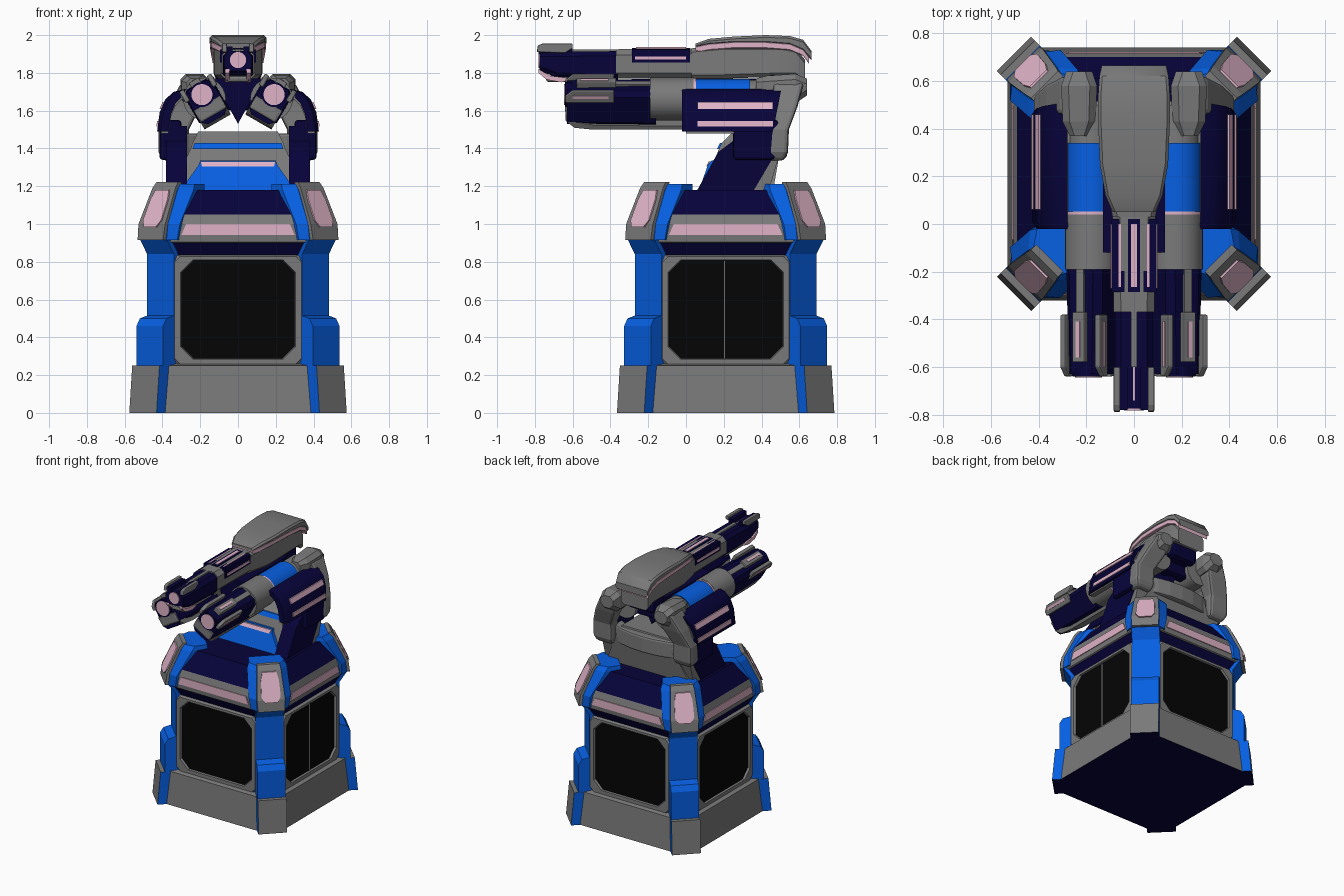
import bpy, bmesh, math
from mathutils import Matrix, Vector

if "Cube" in bpy.data.objects:
    bpy.data.objects.remove(bpy.data.objects["Cube"])

def material(name, rgb):
    m = bpy.data.materials.new(name)
    m.diffuse_color = (*rgb, 1)
    m.use_nodes = True
    m.node_tree.nodes["Principled BSDF"].inputs["Base Color"].default_value = m.diffuse_color
    return m

GRAY, NAVY, BLUE, PINK, BLACK = range(5)
MATS = [material("gray metal", (0.195, 0.195, 0.195)), material("navy paint", (0.002, 0.001, 0.042)),
        material("blue paint", (0.002, 0.115, 0.76)), material("pink glow", (0.74, 0.45, 0.57)),
        material("black panel", (0.0015, 0.0015, 0.0015))]
I = Matrix.Identity(4)

def loft(name, rings, mats, M=I, caps=(None, None), smooth=False, bevel=0, side_mat=None):
    """Skin rings of equal length; mats is one colour or one per band."""
    if isinstance(mats, int):
        mats = [mats] * (len(rings) - 1)
    bm = bmesh.new()
    vs = [[bm.verts.new(M @ Vector(p)) for p in r] for r in rings]
    n = len(vs[0])
    for k in range(len(vs) - 1):
        for i in range(n):
            j = (i + 1) % n
            f = bm.faces.new((vs[k][i], vs[k][j], vs[k + 1][j], vs[k + 1][i]))
            f.material_index = side_mat(k, i) if side_mat else mats[k]
    for r, c, d in ((vs[0], caps[0], mats[0]), (vs[-1], caps[1], mats[-1])):
        bm.faces.new(r).material_index = d if c is None else c
    bmesh.ops.recalc_face_normals(bm, faces=bm.faces)
    me = bpy.data.meshes.new(name)
    bm.to_mesh(me)
    bm.free()
    for m in MATS:
        me.materials.append(m)
    ob = bpy.data.objects.new(name, me)
    bpy.context.collection.objects.link(ob)
    if bevel:
        b = ob.modifiers.new("bevel", "BEVEL")
        b.width, b.segments, b.limit_method, b.angle_limit = bevel, 2, "ANGLE", math.radians(35)
    if smooth:
        bpy.context.view_layer.objects.active = ob
        ob.select_set(True)
        bpy.ops.object.shade_smooth_by_angle(angle=math.radians(35))
        ob.select_set(False)
    return ob

def box(name, x0, x1, y0, y1, z0, z1, mat, M=I, bevel=0):
    return loft(name, [[(x0, y0, z), (x1, y0, z), (x1, y1, z), (x0, y1, z)] for z in (z0, z1)], mat, M, bevel=bevel)

def side_prism(name, prof, x0, x1, mat, M=I, bevel=0):
    return loft(name, [[(x, y, z) for y, z in prof] for x in (x0, x1)], mat, M, bevel=bevel)

def sec(y, h, z0, z1, c):
    """Chamfered rectangle across the gun axis."""
    return [(-h + c, y, z0), (h - c, y, z0), (h, y, z0 + c), (h, y, z1 - c),
            (h - c, y, z1), (-h + c, y, z1), (-h, y, z1 - c), (-h, y, z0 + c)]

def cyl(name, r, y0, y1, mat, M=I, z=0.0, x=0.0, n=24):
    ring = [(x + r * math.cos(t * math.tau / n), z + r * math.sin(t * math.tau / n)) for t in range(n)]
    return loft(name, [[(a, y, b) for a, b in ring] for y in (y0, y1)], mat, M, smooth=True)

def oct_ring(z, h, c):
    return [(-c, -h, z), (c, -h, z), (h, -c, z), (h, c, z), (c, h, z), (-c, h, z), (-h, c, z), (-h, -c, z)]

CENTRE = Matrix.Translation((0, 0.21, 0))

# Base body: skirt, wall, flared collar, sloping deck
loft("base_body", [oct_ring(*r) for r in ((0, .53, .43), (.25, .51, .41), (.265, .45, .36), (.82, .45, .36),
     (.9, .49, .36), (.905, .5, .37), (.945, .505, .37), (1.0, .505, .37), (1.05, .49, .36), (1.18, .40, .29))],
     [GRAY, GRAY, NAVY, NAVY, GRAY, GRAY, GRAY, GRAY, NAVY], CENTRE, caps=(NAVY, NAVY))

for k in range(4):
    # Wall panels and glowing collar strips
    S = CENTRE @ Matrix.Rotation(k * math.pi / 2, 4, "Z")
    loft("wall_panel", [sec(-.44, .35, .25, .835, .03), sec(-.465, .35, .25, .835, .03),
         sec(-.48, .335, .258, .828, .03), sec(-.48, .305, .285, .81, .065), sec(-.465, .30, .288, .807, .065)],
         GRAY, S, caps=(None, BLACK))
    loft("collar_light", [[(-.3, y, .942), (.3, y, .942), (.275, y, 1.0), (-.275, y, 1.0)] for y in (-.511, -.5)], PINK, S)
    # Corner foot, pillar and pod, all facing diagonally outward
    C = S @ Matrix.Rotation(math.pi / 4, 4, "Z")
    def tower(rows):
        return [[(-w, -d, z), (w, -d, z), (wi, -di, z), (-wi, -di, z)] for z, d, w, di, wi in rows]
    loft("corner_foot", tower([(0, .712, .102, .5, .102), (.25, .69, .102, .5, .102)]), GRAY, C,
         caps=(NAVY, GRAY), side_mat=lambda k, i: GRAY if i == 0 else BLUE)
    loft("corner_pillar", tower([(z, d, .1, .4, w) for z, d, w in
         ((.2, .66, .1), (.46, .66, .1), (.5, .635, .1), (.515, .58, .1), (.84, .58, .1), (.92, .635, .12))]), BLUE, C)
    loft("corner_pod", [[(-w, -d, z), (w, -d, z), (v, -e, z), (.11, -.36, z), (-.11, -.36, z), (-v, -e, z)]
         for z, d, w, e, v in ((.915, .635, .1, .59, .135), (1.0, .625, .1, .585, .15),
                               (1.18, .54, .088, .475, .142), (1.212, .515, .08, .45, .125))], BLUE, C)
    loft("pod_frame", [[(x * w, -d + o, z) for z, d, w in ((.915, .657, .095), (1.0, .645, .1), (1.19, .555, .086),
         (1.222, .53, .08), (1.222, .50, .08), (1.18, .52, .086), (1.0, .61, .1), (.915, .62, .095))]
         for x, o in ((-1, 0), (1, 0))], GRAY, C)
    loft("pod_light", [[(x * t, -.645 + (z - 1.0) * .474 - o, z) for x, z, t in
         ((-1, .985, .045), (1, .985, .045), (1, 1.02, .068), (1, 1.13, .064), (1, 1.18, .05),
          (-1, 1.18, .05), (-1, 1.13, .064), (-1, 1.02, .068))] for o in (-.01, .009)], PINK, C)
box("panel_seam", .464, .468, .2, .207, .285, .805, GRAY)

# Turret pedestal with layered front
def wedge(name, rows, mat):
    loft(name, [[(-h, y, z), (h, y, z), (h, y1, z), (-h, y1, z)] for z, h, y, y1 in rows], mat)
wedge("pedestal", [(1.17, .36, .09, .46), (1.40, .25, .175, .5), (1.43, .24, .19, .5), (1.49, .21, .25, .48)], GRAY)
wedge("pedestal_blue_band", [(1.398, .24, .165, .2), (1.43, .23, .18, .21)], BLUE)
wedge("pedestal_front", [(1.17, .31, .065, .2), (1.31, .21, .115, .25), (1.335, .20, .135, .25)], BLUE)
wedge("pedestal_light", [(1.305, .19, .108, .2), (1.33, .2, .12, .2)], PINK)

# Rear crescent of the yoke
arc = [math.radians(a) for a in range(0, 181, 15)]
crescent = [(.40 * math.cos(a), .34 + .195 * math.sin(a)) for a in arc] + \
           [(.30 * math.cos(a), .34 + .11 * math.sin(a)) for a in reversed(arc)]
loft("yoke_crescent", [[(x, y, z) for x, y in crescent] for z in (1.35, 1.48)], GRAY, bevel=.015)

for s in (1, -1):
    X = Matrix.Diagonal((s, 1, 1, 1))
    # Yoke arm
    side_prism("yoke_arm", [(.06, 1.18), (.36, 1.18), (.46, 1.35), (.50, 1.52), (.25, 1.52), (.25, 1.44), (.17, 1.38)],
               .27, .38, NAVY, X)
    side_prism("yoke_rear_trim", [(.3, 1.18), (.44, 1.18), (.49, 1.35), (.40, 1.36)], .25, .375, GRAY, X)
    loft("yoke_shell", [[(x0, y0, z), (x1, y0, z), (x1, y1, z), (x0, y1, z)] for z, x0, x1, y0, y1 in
         ((1.335, .27, .40, .43, .52), (1.38, .26, .42, .44, .54), (1.50, .26, .42, .45, .545),
          (1.62, .20, .37, .46, .59), (1.75, .16, .30, .46, .625))], GRAY, X, bevel=.02)
    side_prism("yoke_cheek", [(.25, 1.34), (.47, 1.34), (.49, 1.55), (.25, 1.55)], .30, .415, NAVY, X, .015)
    # Curved shoulder shield with two light strips
    shell = [(.28, 1.715), (.34, 1.70), (.385, 1.66), (.415, 1.59), (.428, 1.49),
             (.39, 1.49), (.375, 1.58), (.35, 1.64), (.32, 1.67), (.28, 1.68)]
    loft("shoulder_shield", [[(x - d, y + (z - 1.49) * g, z) for x, z in shell]
         for y, d, g in ((-.02, .02, 0), (.01, 0, 0), (.40, 0, .1), (.46, .0, .2))], NAVY, X, smooth=True)
    loft("shoulder_rim", [[(x - .02, y, z - .012) for x, z in shell] for y in (.0, .49)], GRAY, X)
    for za, zb, xa, xb in ((1.61, 1.645, .409, .394), (1.515, 1.545, .4265, .4225)):
        loft("shoulder_light", [[(xa - .008, y, za), (xa + .006, y, za), (xb + .006, y, zb), (xb - .008, y, zb)]
             for y in (.06, .46)], PINK, X)
    # Rear knuckle
    loft("rear_knuckle", [sec(.37, .04, 1.66, 1.77, .02), sec(.43, .07, 1.63, 1.785, .03),
         sec(.58, .075, 1.64, 1.795, .03), sec(.64, .055, 1.68, 1.77, .03)], GRAY, X @ Matrix.Translation((.23, 0, 0)))
    # Side gun, rolled outward
    G = X @ Matrix.Translation((.165, 0, 1.64)) @ Matrix.Rotation(math.radians(30), 4, "Y")
    cyl("gun_blue_drum", .107, .05, .34, BLUE, G, .025)
    cyl("gun_glow_ring", .111, .04, .052, PINK, G, .025)
    cyl("gun_sleeve", .113, -.19, .04, GRAY, G, .025)
    cyl("gun_rear_cap", .1, .34, .50, GRAY, G, .025)
    loft("gun_barrel", [sec(-.63, .08, -.10, .11, .03), sec(-.16, .088, -.10, .115, .03)], NAVY, G)
    side_prism("gun_jaw", [(-.64, .0), (-.63, -.07), (-.59, -.105), (-.5, -.115), (.05, -.115), (.05, -.095),
               (-.48, -.09), (-.56, -.075), (-.61, .0)], -.08, .08, GRAY, G)
    box("gun_jaw_block", -.08, .08, -.638, -.61, -.075, .0, GRAY, G, .012)
    for t in (-1, 1):
        T = G @ Matrix.Diagonal((t, 1, 1, 1))
        side_prism("gun_claw", [(-.64, .055), (-.64, .09), (-.6, .125), (-.38, .125), (-.38, .055)], .07, .098, GRAY, T, .008)
        box("claw_light", .09, .102, -.60, -.41, .085, .103, PINK, T)
    box("gun_top_rail", -.018, .018, -.4, -.15, .1, .125, GRAY, G)
    box("gun_top_claw", -.03, .03, -.58, -.37, .1, .14, GRAY, G, .006)
    box("top_claw_light", -.009, .009, -.56, -.41, .13, .144, PINK, G)
    cyl("gun_lens_rim", .066, -.64, -.6, NAVY, G, .052)
    cyl("gun_lens", .056, -.645, -.62, PINK, G, .052)

# Centre keel between the side guns
loft("keel", [[(-.13, y, 1.77), (.13, y, 1.77), (0, y, 1.53)] for y in (-.12, .42)], NAVY)
box("neck", -.12, .12, .42, .56, 1.68, 1.86, NAVY, I, .03)
box("gun_cradle", -.22, .22, .38, .47, 1.60, 1.72, NAVY, I, .02)

# Head: body, glowing seam, rounded cap
def stations(name, rows, mat, c, dx=0.0, drop=None):
    loft(name, [sec(y, h - dx, (z0 if drop is None else z0 - drop), (z1 if drop is None else z0 + .01),
         c) for y, h, z0, z1 in rows], mat, smooth=True)
stations("head_body", [(.03, .09, 1.77, 1.93), (.2, .125, 1.77, 1.945), (.5, .13, 1.78, 1.945),
         (.58, .13, 1.78, 1.93), (.63, .115, 1.74, 1.87)], GRAY, .02)
cap = [(.05, .09, 1.93, 1.955), (.12, .12, 1.945, 1.98), (.25, .143, 1.955, 1.992), (.42, .15, 1.955, 2.0),
       (.55, .15, 1.945, 1.995), (.62, .145, 1.915, 1.975), (.665, .135, 1.865, 1.915)]
stations("head_cap", cap, GRAY, .012)
stations("head_light", cap[:-1] + [(.65, .137, 1.875, 1.92)], PINK, .004, .003, .025)

# Centre gun: receiver with slotted lights, barrel, muzzle plates
loft("receiver", [sec(-.37, .085, 1.77, 1.925, .03), sec(.06, .09, 1.77, 1.93, .03)], GRAY)
for x, h, g in ((0, .026, .012), (-.06, .02, .005), (.06, .02, .005)):
    z = 1.932 if x == 0 else 1.927
    box("slot_plate", x - h, x + h, -.285, .02, 1.90, z, NAVY)
    box("slot_light", x - g, x + g, -.265, .0, 1.92, z + .004, PINK)
for s in (1, -1):
    X = Matrix.Diagonal((s, 1, 1, 1))
    box("side_slot_plate", .07, .094, -.285, .02, 1.855, 1.925, NAVY, X)
    box("side_slot_light", .085, .098, -.27, .0, 1.87, 1.888, PINK, X)
    side_prism("muzzle_plate", [(-.79, 1.91), (-.785, 1.945), (-.76, 1.955), (-.6, 1.955), (-.6, 1.93), (-.64, 1.905)],
               .058, .085, GRAY, X, .006)
    box("muzzle_inner_plate", .028, .058, -.78, -.6, 1.90, 1.94, NAVY, X)
    side_prism("muzzle_trim", [(-.78, 1.80), (-.78, 1.82), (-.72, 1.785), (-.64, 1.775), (-.6, 1.765),
               (-.66, 1.75), (-.74, 1.765)], .045, .07, PINK, X)
loft("centre_barrel", [sec(-.775, .075, 1.81, 1.912, .025), sec(-.68, .08, 1.775, 1.912, .025),
     sec(-.36, .08, 1.765, 1.915, .025)], NAVY)
box("muzzle_lip", -.06, .06, -.74, -.4, 1.752, 1.785, GRAY, I, .012)
box("barrel_rail", -.012, .012, -.6, -.37, 1.90, 1.925, GRAY)
box("barrel_rail_light", -.005, .005, -.74, -.6, 1.90, 1.917, PINK)
cyl("centre_lens", .043, -.782, -.76, PINK, I, 1.868)
